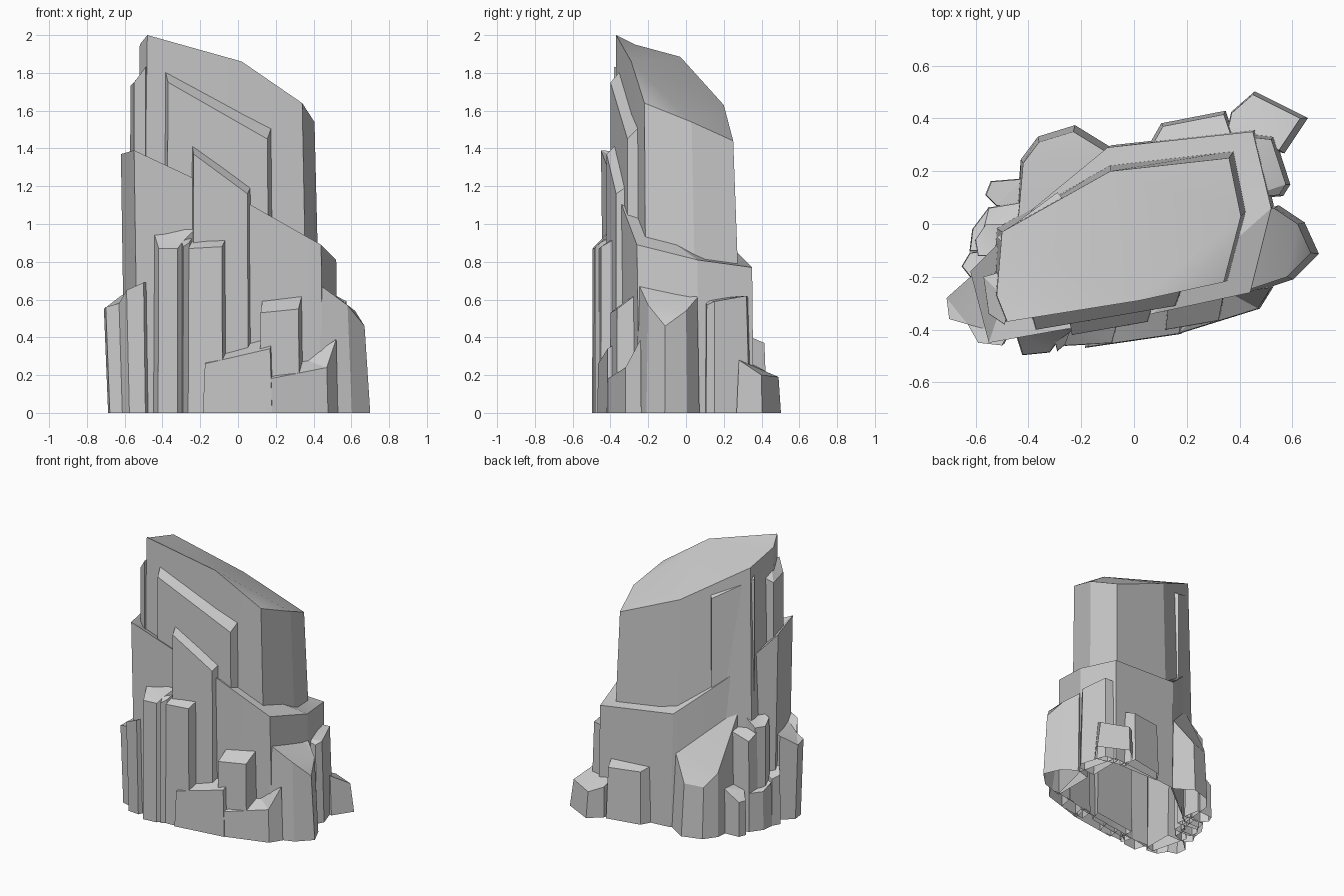
import bpy, bmesh


def rock(name, base, flare, *ring, shift=(0, 0)):
    """Open-bottomed prism: ring holds (x, y, top height); flare scales and shift moves the foot."""
    n = len(ring)
    area = sum(ring[i - 1][0] * ring[i][1] - ring[i][0] * ring[i - 1][1] for i in range(n))
    if area < 0:
        ring = ring[::-1]
    cx = sum(p[0] for p in ring) / n
    cy = sum(p[1] for p in ring) / n
    bm = bmesh.new()
    top = [bm.verts.new(p) for p in ring]
    low = [bm.verts.new((cx + (x - cx) * flare + shift[0], cy + (y - cy) * flare + shift[1], base))
           for x, y, z in ring]
    for i in range(n):
        j = (i + 1) % n
        bm.faces.new((low[i], low[j], top[j], top[i]))
    cap = bm.faces.new(top)
    bmesh.ops.triangulate(bm, faces=[cap])
    me = bpy.data.meshes.new(name)
    bm.to_mesh(me)
    bm.free()
    ob = bpy.data.objects.new(name, me)
    bpy.context.collection.objects.link(ob)
    # blend the gently faceted tops, keep real edges sharp
    bpy.ops.object.select_all(action='DESELECT')
    ob.select_set(True)
    bpy.context.view_layer.objects.active = ob
    bpy.ops.object.shade_smooth_by_angle(angle=0.35)
    return ob


# Tall main column and the broad tier it rises from
rock("main_column", 0.7, 1.045,
     (-.48, -.37, 2.0), (.02, -.29, 1.86), (.34, -.22, 1.64), (.405, .03, 1.54),
     (.36, .25, 1.44), (-.09, .20, 1.63), (-.50, -.03, 1.885), (-.52, -.27, 1.95),
     shift=(0, .012))
rock("main_tier", 0, .99,
     (-.55, -.45, 1.39), (.07, -.34, 1.10), (.44, -.26, .89), (.52, .06, .81),
     (.45, .35, .77), (-.10, .29, .83), (-.38, .06, 1.08), (-.62, -.18, 1.37),
     shift=(.015, .012))

# Slabs leaning on the upper column
rock("front_upper_slab", .9, 1.02,
     (-.39, -.33, 1.83), (-.37, -.40, 1.75), (.155, -.31, 1.45), (.18, -.24, 1.52))
rock("left_upper_slab", 1.1, 1.02,
     (-.47, -.30, 1.84), (-.49, -.38, 1.83), (-.55, -.34, 1.75), (-.57, -.20, 1.73),
     (-.50, -.18, 1.76))
rock("back_upper_slab", .98, 1.0,
     (-.48, -.09, 1.86), (-.52, -.05, 1.80), (-.29, .12, 1.66), (-.24, .06, 1.70))
rock("front_middle_slab", 0, 1.03,
     (-.25, -.33, 1.46), (-.235, -.42, 1.37), (.05, -.37, 1.16), (.08, -.28, 1.22))

# Front columns
rock("front_column_left", 0, 1.04,
     (-.45, -.40, .97), (-.42, -.495, .87), (-.32, -.485, .87), (-.29, -.445, .91),
     (-.23, -.40, .97))
rock("front_column_middle", 0, 1.05,
     (-.31, -.40, .95), (-.29, -.48, .88), (-.26, -.455, .90), (-.24, -.40, .93))
rock("front_column_right", 0, 1.04,
     (-.25, -.38, .93), (-.26, -.46, .87), (-.085, -.45, .88), (-.06, -.36, .93))

# Low front blocks
rock("front_block_high", 0, 1.06,
     (.13, -.31, .60), (.12, -.40, .53), (.32, -.365, .55), (.34, -.26, .63))
rock("front_block_left", 0, 1.06,
     (-.16, -.37, .31), (-.175, -.465, .26), (.17, -.415, .34), (.19, -.32, .40))
rock("front_block_right", 0, 1.05,
     (.19, -.30, .22), (.165, -.415, .18), (.47, -.32, .24), (.52, -.24, .39),
     (.36, -.26, .28))

# Right side buttress and blocks
rock("right_buttress", 0, 1.08,
     (.43, -.25, .68), (.58, -.20, .57), (.67, -.11, .46), (.62, .0, .54),
     (.53, .06, .61), (.43, .03, .67), shift=(.02, 0))
rock("right_back_block", 0, 1.1,
     (.43, .10, .60), (.55, .11, .57), (.575, .15, .59), (.52, .32, .62), (.43, .33, .61),
     shift=(.01, .005))
rock("back_corner_block", 0, 1.12,
     (.35, .33, .27), (.37, .42, .22), (.45, .49, .19), (.63, .40, .20), (.55, .28, .28),
     shift=(.01, 0))

# Back blocks
rock("back_block", 0, 1.06,
     (.07, .30, .41), (.11, .37, .38), (.34, .415, .37), (.38, .30, .42), shift=(0, .01))
rock("back_buttress", 0, 1.08,
     (-.10, .27, .56), (-.23, .35, .38), (-.36, .31, .37), (-.42, .23, .46),
     (-.44, .0, .87), shift=(0, .015))

# Left cluster
rock("left_front_block", 0, .94,
     (-.48, -.42, .69), (-.50, -.46, .69), (-.59, -.45, .65), (-.63, -.38, .58),
     (-.70, -.36, .56), (-.71, -.28, .55), (-.62, -.20, .62), (-.48, -.20, .69),
     shift=(.015, 0))
rock("left_high_block_a", 0, 1.05,
     (-.46, -.12, .84), (-.59, -.12, .78), (-.60, -.06, .74), (-.56, .0, .74),
     (-.46, .0, .82))
rock("left_high_block_b", 0, 1.05,
     (-.42, -.04, .76), (-.57, -.02, .71), (-.55, .06, .66), (-.43, .08, .71))
rock("left_low_block_a", 0, 1.05,
     (-.52, -.18, .42), (-.61, -.21, .40), (-.65, -.16, .36), (-.62, -.11, .34),
     (-.52, -.10, .40))
rock("left_low_block_b", 0, 1.05,
     (-.50, -.10, .36), (-.62, -.10, .32), (-.61, -.02, .28), (-.55, .06, .28),
     (-.48, .05, .34))
rock("left_low_block_c", 0, 1.05,
     (-.40, .06, .34), (-.52, .07, .30), (-.56, .11, .25), (-.54, .16, .25),
     (-.42, .17, .33))
